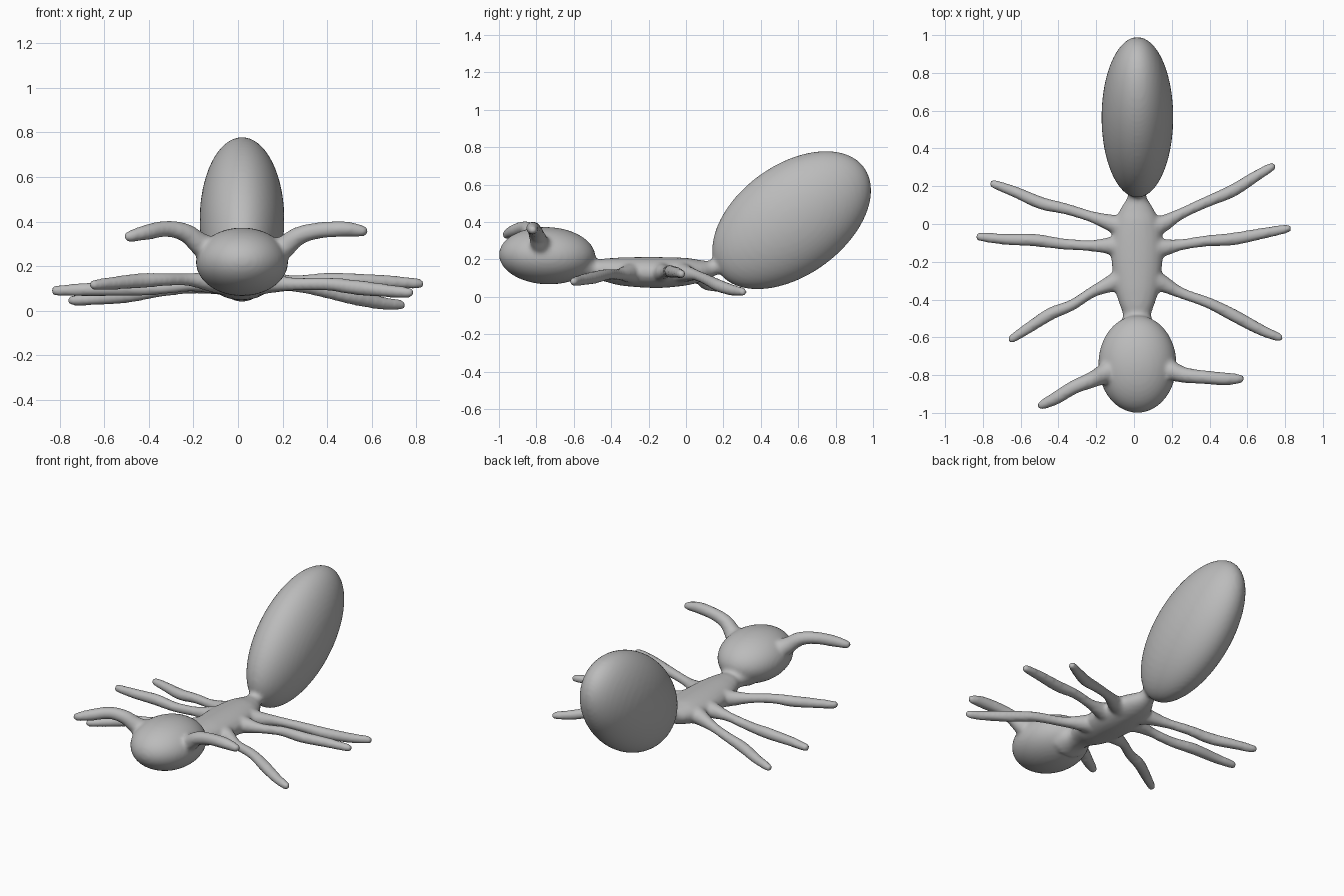
import bpy, bmesh, math
from mathutils import Vector, Matrix

SEG = 20
bm = bmesh.new()


def ellipsoid(centre, radii, tilt=0.0):
    m = (Matrix.Translation(centre) @ Matrix.Rotation(tilt, 4, 'X')
         @ Matrix.Diagonal((*radii, 1)))
    bmesh.ops.create_uvsphere(bm, u_segments=48, v_segments=32, radius=1, matrix=m)


def smooth_path(rows, steps=5):
    """Catmull-Rom through rows of numbers."""
    p = [rows[0]] + list(rows) + [rows[-1]]
    out = []
    for i in range(1, len(p) - 2):
        for k in range(steps):
            t = k / steps
            out.append([0.5 * (2 * b + (c - a) * t + (2 * a - 5 * b + 4 * c - d) * t * t
                               + (3 * b - a - 3 * c + d) * t ** 3)
                        for a, b, c, d in zip(*p[i - 1:i + 3])])
    return out + [list(rows[-1])]


def loft(rows):
    """Capped tube; each row is x, y, z, side radius, upright radius."""
    rows = smooth_path(rows)
    rings = []
    for i, r in enumerate(rows):
        c = Vector(r[:3])
        ahead = Vector(rows[min(i + 1, len(rows) - 1)][:3])
        behind = Vector(rows[max(i - 1, 0)][:3])
        side = (ahead - behind).cross(Vector((0, 0, 1))).normalized()
        up = side.cross(ahead - behind).normalized()
        rings.append([bm.verts.new(c + side * r[3] * math.cos(a) + up * r[4] * math.sin(a))
                      for a in (2 * math.pi * k / SEG for k in range(SEG))])
    for a, b in zip(rings, rings[1:]):
        for k in range(SEG):
            n = (k + 1) % SEG
            bm.faces.new((a[k], a[n], b[n], b[k]))
    bm.faces.new(rings[0][::-1])
    bm.faces.new(rings[-1])


def limb(points, radii):
    """Round limb with a rounded tip."""
    rows = [(*p, r, r) for p, r in zip(points, radii)]
    tip, prev = Vector(points[-1]), Vector(points[-2])
    d = (tip - prev).normalized()
    rows[-1] = (*(tip - d * 0.03), radii[-1], radii[-1])
    rows.append((*(tip - d * 0.008), radii[-1] * 0.7, radii[-1] * 0.7))
    rows.append((*tip, 0.006, 0.006))
    loft(rows)


# Abdomen and head
ellipsoid((0.018, 0.565, 0.41), (0.19, 0.48, 0.295), math.radians(36))
ellipsoid((0.018, -0.742, 0.22), (0.207, 0.258, 0.153), math.radians(-2))

# Neck, thorax and waist
loft([(0.016, y, z, rx, rz) for y, z, rx, rz in (
    (-0.57, 0.17, 0.13, 0.10), (-0.52, 0.155, 0.09, 0.07), (-0.48, 0.145, 0.075, 0.056),
    (-0.42, 0.143, 0.095, 0.064), (-0.33, 0.135, 0.12, 0.077), (-0.15, 0.130, 0.138, 0.083),
    (0.0, 0.135, 0.12, 0.074), (0.08, 0.14, 0.088, 0.058), (0.14, 0.153, 0.052, 0.043),
    (0.19, 0.18, 0.05, 0.05), (0.24, 0.21, 0.07, 0.07))])

# Legs: front, middle, rear on each side
leg_radii = (0.065, 0.046, 0.03, 0.03, 0.034, 0.03, 0.024)
legs = (
    ((0.07, -0.28, 0.13), (0.15, -0.315, 0.125), (0.25, -0.365, 0.12), (0.40, -0.42, 0.12),
     (0.53, -0.485, 0.105), (0.67, -0.56, 0.09), (0.79, -0.61, 0.08)),
    ((0.07, -0.13, 0.13), (0.16, -0.125, 0.13), (0.25, -0.11, 0.13), (0.38, -0.09, 0.14),
     (0.52, -0.08, 0.135), (0.68, -0.05, 0.13), (0.835, -0.02, 0.12)),
    ((0.07, -0.03, 0.13), (0.15, 0.0, 0.125), (0.25, 0.055, 0.115), (0.38, 0.115, 0.09),
     (0.52, 0.175, 0.06), (0.64, 0.25, 0.035), (0.75, 0.315, 0.025)),
    ((-0.04, -0.28, 0.13), (-0.12, -0.315, 0.13), (-0.22, -0.36, 0.14), (-0.33, -0.43, 0.14),
     (-0.44, -0.475, 0.135), (-0.55, -0.545, 0.125), (-0.665, -0.62, 0.115)),
    ((-0.04, -0.12, 0.13), (-0.13, -0.115, 0.125), (-0.23, -0.115, 0.115), (-0.38, -0.105, 0.10),
     (-0.53, -0.085, 0.10), (-0.69, -0.08, 0.095), (-0.84, -0.065, 0.09)),
    ((-0.04, -0.02, 0.13), (-0.12, 0.005, 0.12), (-0.23, 0.04, 0.105), (-0.36, 0.08, 0.09),
     (-0.49, 0.11, 0.07), (-0.63, 0.17, 0.055), (-0.765, 0.22, 0.045)),
)
for path in legs:
    limb(path, leg_radii)

# Antennae
feeler_radii = (0.075, 0.052, 0.042, 0.037, 0.035, 0.026)
limb(((0.13, -0.75, 0.24), (0.205, -0.78, 0.285), (0.27, -0.80, 0.335), (0.36, -0.81, 0.36),
      (0.48, -0.82, 0.367), (0.585, -0.82, 0.355)), feeler_radii)
limb(((-0.09, -0.76, 0.25), (-0.17, -0.80, 0.30), (-0.235, -0.83, 0.35), (-0.32, -0.865, 0.368),
      (-0.41, -0.92, 0.352), (-0.51, -0.97, 0.328)), feeler_radii)

# Fuse all parts into one smooth skin
bmesh.ops.recalc_face_normals(bm, faces=bm.faces)
mesh = bpy.data.meshes.new("ant_body")
bm.to_mesh(mesh)
bm.free()
ant = bpy.data.objects.new("ant_body", mesh)
bpy.context.collection.objects.link(ant)
remesh = ant.modifiers.new("fuse", 'REMESH')
remesh.mode = 'VOXEL'
remesh.voxel_size = 0.012
remesh.use_smooth_shade = True
soften = ant.modifiers.new("soften", 'SMOOTH')
soften.factor = 0.5
soften.iterations = 6

grey = bpy.data.materials.new("plain grey")
grey.diffuse_color = (0.5, 0.5, 0.5, 1)
mesh.materials.append(grey)
